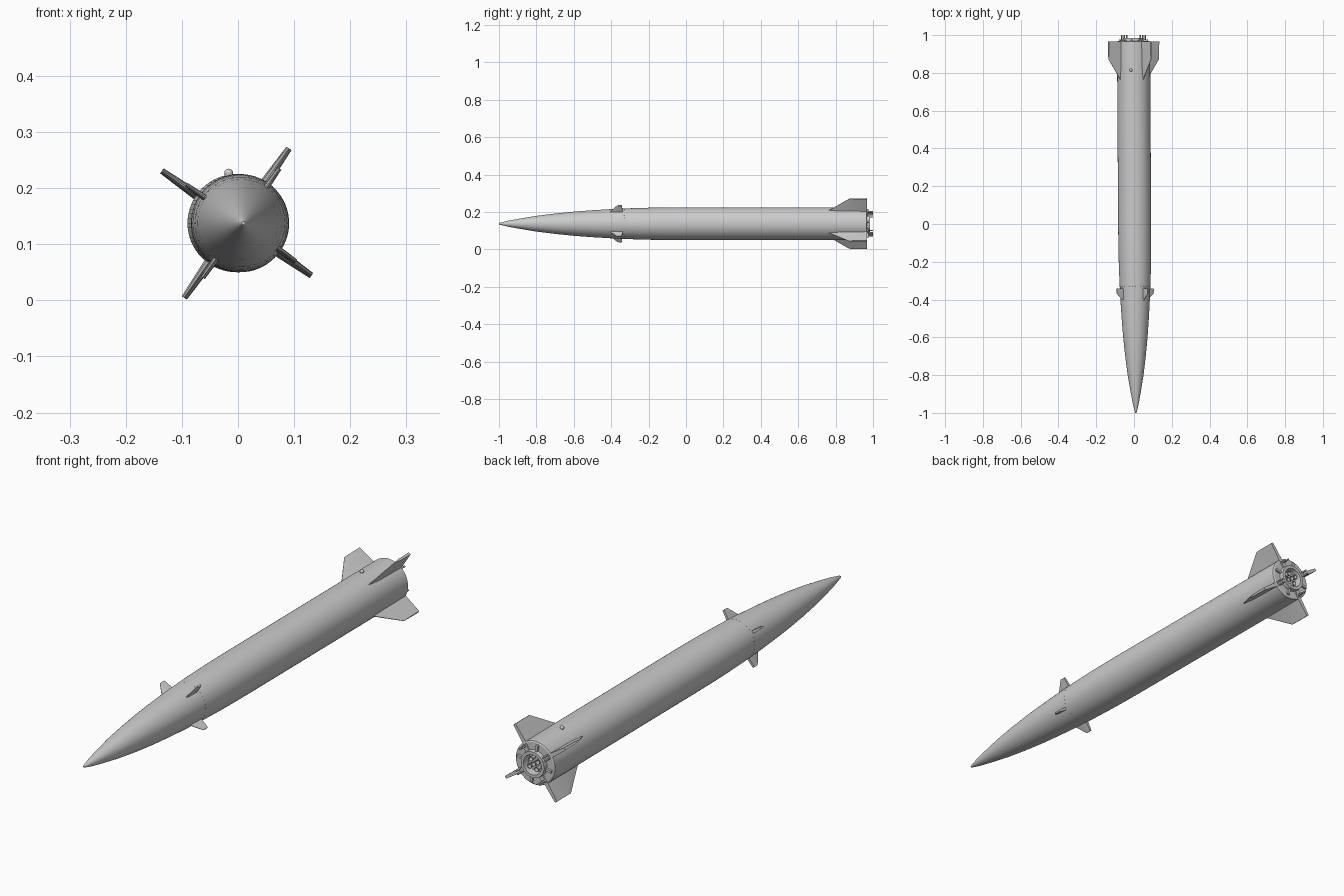
import bpy, bmesh, math
from mathutils import Matrix, Vector

if "Cube" in bpy.data.objects:
    bpy.data.objects.remove(bpy.data.objects["Cube"])

CZ = 0.1375
FIN_ANGLES = [math.radians(55 + 90 * k) for k in range(4)]


def place(p):
    # long axis runs along y, very slightly skewed in x
    return Vector((p[0] + 0.0035 - 0.0062 * p[1], p[1], p[2] + CZ))


def finish(name, bm, smooth=30):
    for v in bm.verts:
        v.co = place(v.co)
    bmesh.ops.recalc_face_normals(bm, faces=bm.faces)
    me = bpy.data.meshes.new(name)
    bm.to_mesh(me)
    bm.free()
    ob = bpy.data.objects.new(name, me)
    bpy.context.collection.objects.link(ob)
    bpy.context.view_layer.objects.active = ob
    ob.select_set(True)
    bpy.ops.object.shade_smooth_by_angle(angle=math.radians(smooth))
    ob.select_set(False)
    return ob


def lathe(name, profile, n=48, cx=0, cz=0):
    # profile of (radius, y) revolved about the long axis
    bm = bmesh.new()
    rings = []
    for r, y in profile:
        rings.append([bm.verts.new((cx + r * math.cos(2 * math.pi * i / n), y,
                                    cz + r * math.sin(2 * math.pi * i / n))) for i in range(n)])
    for a, b in zip(rings, rings[1:]):
        for i in range(n):
            j = (i + 1) % n
            bm.faces.new((a[i], a[j], b[j], b[i]))
    bm.faces.new(rings[0])
    bm.faces.new(rings[-1])
    return finish(name, bm)


def radial(ang, r, t, y):
    c, s = math.cos(ang), math.sin(ang)
    return (r * c - t * s, y, r * s + t * c)


def fin(name, ang, root, tip):
    # each section: radius, leading y, trailing y, trailing half thickness
    bm = bmesh.new()
    loops = []
    for r, y0, y1, h in (root, tip):
        ym = y0 + 0.3 * (y1 - y0)
        pts = [(0.15 * h, y0), (0.75 * h, ym), (h, y1), (-h, y1), (-0.75 * h, ym), (-0.15 * h, y0)]
        loops.append([bm.verts.new(radial(ang, r, t, y)) for t, y in pts])
    a, b = loops
    for i in range(6):
        j = (i + 1) % 6
        bm.faces.new((a[i], a[j], b[j], b[i]))
    bm.faces.new(a)
    bm.faces.new(b)
    finish(name, bm, 20)


def block(name, ang, r0, r1, h, y0, y1):
    bm = bmesh.new()
    loops = [[bm.verts.new(radial(ang, r, t, y)) for r, t in ((r0, -h), (r1, -h), (r1, h), (r0, h))]
             for y in (y0, y1)]
    a, b = loops
    for i in range(4):
        j = (i + 1) % 4
        bm.faces.new((a[i], a[j], b[j], b[i]))
    bm.faces.new(a)
    bm.faces.new(b)
    finish(name, bm, 20)


# hull: ogive nose, long tube, recessed tail plate and exhaust ring
lathe("hull", [(0.003, -1.0), (0.006, -0.992), (0.016, -0.95), (0.027, -0.89), (0.042, -0.8),
               (0.0545, -0.7), (0.0645, -0.6), (0.072, -0.5), (0.078, -0.4), (0.0825, -0.3),
               (0.0855, -0.2), (0.087, -0.1), (0.0875, 0.0), (0.0875, 0.965), (0.083, 0.968),
               (0.054, 0.968), (0.052, 0.985), (0.040, 0.985), (0.038, 0.955)], 64)

# exhaust nozzles: one in the middle, four around it
spots = [(0, 0)] + [(0.022 * math.cos(a), 0.022 * math.sin(a)) for a in FIN_ANGLES]
for i, (x, z) in enumerate(spots):
    lathe(f"nozzle_{i}", [(0.006, 0.95), (0.010, 0.978), (0.008, 0.978), (0.004, 0.958)], 16, x, z)

for k, a in enumerate(FIN_ANGLES):
    # tail fins and small forward fins
    fin(f"tail_fin_{k}", a, (0.080, 0.755, 0.967, 0.009), (0.1625, 0.872, 0.967, 0.0055))
    fin(f"forward_fin_{k}", a, (0.070, -0.412, -0.338, 0.006), (0.119, -0.368, -0.343, 0.004))
    # paired pins beside each tail fin
    for s in (-1, 1):
        p = radial(a, 0.073, s * 0.007, 0)
        lathe(f"tail_pin_{k}_{s}", [(0.0035, 0.96), (0.0035, 1.0)], 12, p[0], p[2])
    # mounting tabs on the tail plate
    block(f"tail_tab_{k}", a + math.pi / 4, 0.052, 0.078, 0.005, 0.96, 0.976)
    block(f"pin_bracket_{k}", a, 0.052, 0.08, 0.009, 0.96, 0.974)

# rivet line at the nose joint
bm = bmesh.new()
for i in range(32):
    p = radial(2 * math.pi * i / 32, 0.0812, 0, -0.33)
    bmesh.ops.create_icosphere(bm, subdivisions=1, radius=0.0014, matrix=Matrix.Translation(p))
finish("nose_joint_rivets", bm)

# round lug on top near the tail
bm = bmesh.new()
bmesh.ops.create_uvsphere(bm, u_segments=16, v_segments=10, radius=0.008,
                          matrix=Matrix.Translation((-0.015, 0.815, 0.089)))
finish("top_lug", bm)
